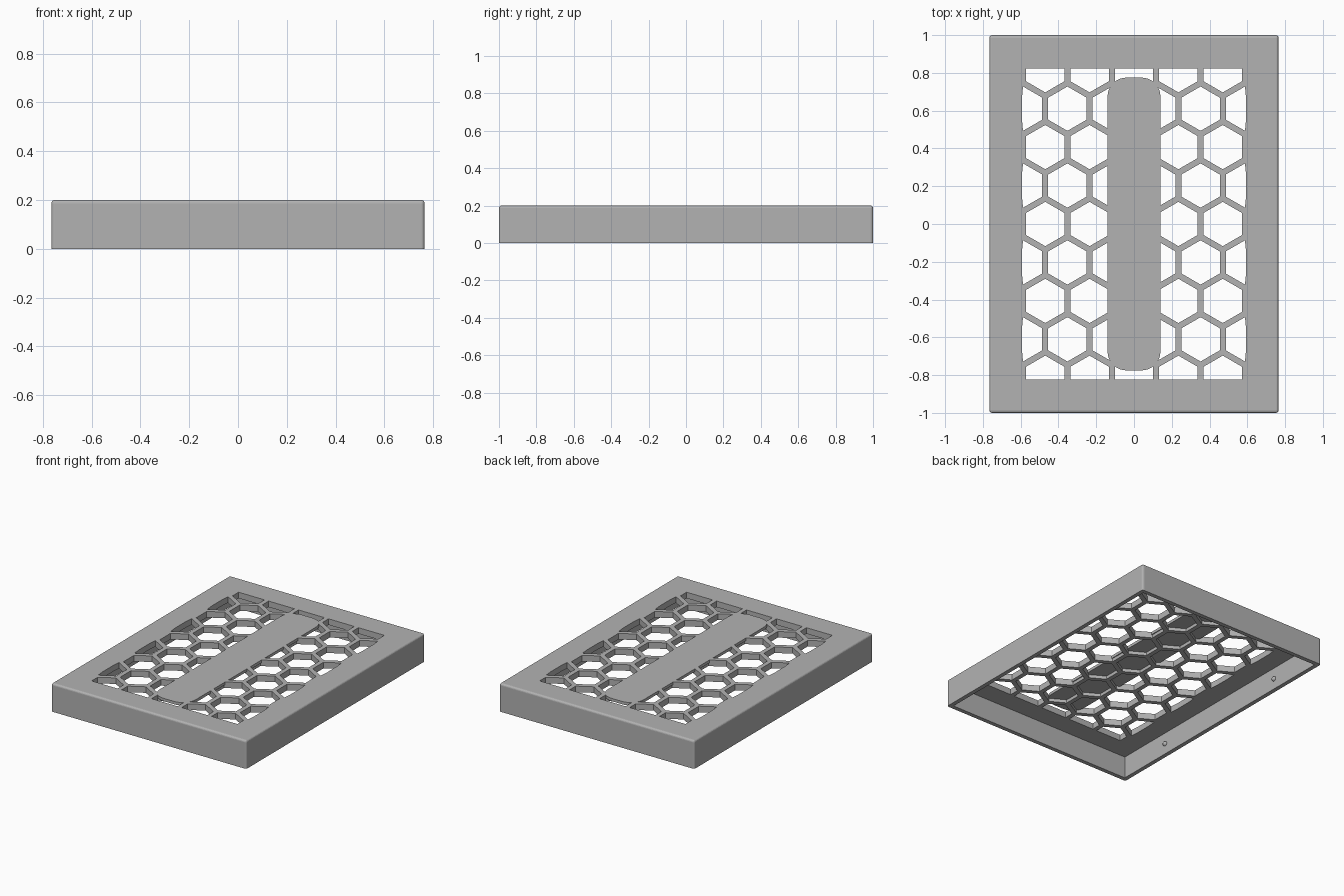
import bpy
import bmesh
import math
from mathutils import Matrix

HALF_X, HALF_Y, HEIGHT = 0.765, 1.0, 0.2
WALL, CEILING = 0.03, 0.157          # wall thickness, underside of the top plate
PITCH, APOTHEM = 0.235, 0.1015       # honeycomb spacing and cell size
WIN_X, WIN_Y = 0.593, 0.823          # honeycomb window half sizes

old = bpy.data.objects.get("Cube")
if old:
    bpy.data.objects.remove(old, do_unlink=True)

grey = bpy.data.materials.new("plain grey")
grey.use_nodes = True
colour = (0.45, 0.45, 0.45, 1)
grey.diffuse_color = colour
grey.node_tree.nodes["Principled BSDF"].inputs["Base Color"].default_value = colour


def make_object(name, bm):
    bmesh.ops.recalc_face_normals(bm, faces=bm.faces)
    mesh = bpy.data.meshes.new(name)
    bm.to_mesh(mesh)
    bm.free()
    mesh.materials.append(grey)
    obj = bpy.data.objects.new(name, mesh)
    bpy.context.collection.objects.link(obj)
    return obj


def prism(bm, outline, z0, z1):
    """Extrude a closed outline from z0 up to z1."""
    face = bm.faces.new([bm.verts.new((x, y, z0)) for x, y in outline])
    geom = bmesh.ops.extrude_face_region(bm, geom=[face])["geom"]
    verts = [g for g in geom if isinstance(g, bmesh.types.BMVert)]
    bmesh.ops.translate(bm, verts=verts, vec=(0, 0, z1 - z0))


def rounded_rect(hx, hy, r, steps):
    points = []
    for quarter, (sx, sy) in enumerate([(1, 1), (-1, 1), (-1, -1), (1, -1)]):
        for i in range(steps + 1):
            a = math.pi / 2 * (quarter + i / steps)
            points.append((sx * (hx - r) + r * math.cos(a),
                           sy * (hy - r) + r * math.sin(a)))
    return points


def subtract(target, cutter):
    """Cut one solid from another, then remove the cutter."""
    mod = target.modifiers.new("cut", 'BOOLEAN')
    mod.operation = 'DIFFERENCE'
    mod.solver = 'EXACT'
    mod.object = cutter
    bpy.context.view_layer.update()
    graph = bpy.context.evaluated_depsgraph_get()
    mesh = bpy.data.meshes.new_from_object(target.evaluated_get(graph))
    target.modifiers.clear()
    target.data = mesh
    bpy.data.objects.remove(cutter, do_unlink=True)


def clamp(v, limit):
    return max(-limit, min(limit, v))


# Outer block, with rounded upright corners and a rounded top edge
bm = bmesh.new()
prism(bm, [(-HALF_X, -HALF_Y), (HALF_X, -HALF_Y), (HALF_X, HALF_Y), (-HALF_X, HALF_Y)],
      0, HEIGHT)
edges = [e for e in bm.edges if any(v.co.z > HEIGHT / 2 for v in e.verts)]
bmesh.ops.bevel(bm, geom=edges, offset=0.014, segments=4, profile=0.5, affect='EDGES')
lid = make_object("hollow_lid", bm)

# Hollow underside
bm = bmesh.new()
ix, iy = HALF_X - WALL, HALF_Y - WALL
prism(bm, [(-ix, -iy), (ix, -iy), (ix, iy), (-ix, iy)], -0.1, CEILING)
subtract(lid, make_object("cavity_cutter", bm))

# Honeycomb openings, trimmed to the window
bm = bmesh.new()
radius = APOTHEM / math.cos(math.pi / 6)
for row in range(-4, 5):
    shift = 0.5 if row % 2 else 0
    cy = row * PITCH * math.sqrt(3) / 2
    for col in range(-3, 3):
        cx = (col + shift) * PITCH
        if abs(cx) > WIN_X:
            continue
        hexagon = []
        for i in range(6):
            a = math.pi / 6 + i * math.pi / 3
            hexagon.append((clamp(cx + radius * math.cos(a), WIN_X),
                            clamp(cy + radius * math.sin(a), WIN_Y)))
        # Drop corners that the trimming has merged
        outline = [p for i, p in enumerate(hexagon) if math.dist(p, hexagon[i - 1]) > 1e-5]
        prism(bm, outline, 0.1, 0.3)
cells = make_object("honeycomb_cutter", bm)

# Central strip: closed on top, with open cells beneath
bm = bmesh.new()
prism(bm, rounded_rect(0.14, 0.775, 0.1, 8), 0.18, 0.4)
subtract(cells, make_object("strip_cutter", bm))
subtract(lid, cells)

# Small snap bumps inside the long walls
for side, x in (("left", ix), ("right", -ix)):
    for end, y in (("front", -0.557), ("back", 0.557)):
        bm = bmesh.new()
        bmesh.ops.create_uvsphere(bm, u_segments=16, v_segments=8, radius=0.017,
                                  matrix=Matrix.Translation((x, y, 0.075)))
        make_object(f"snap_bump_{end}_{side}", bm)
